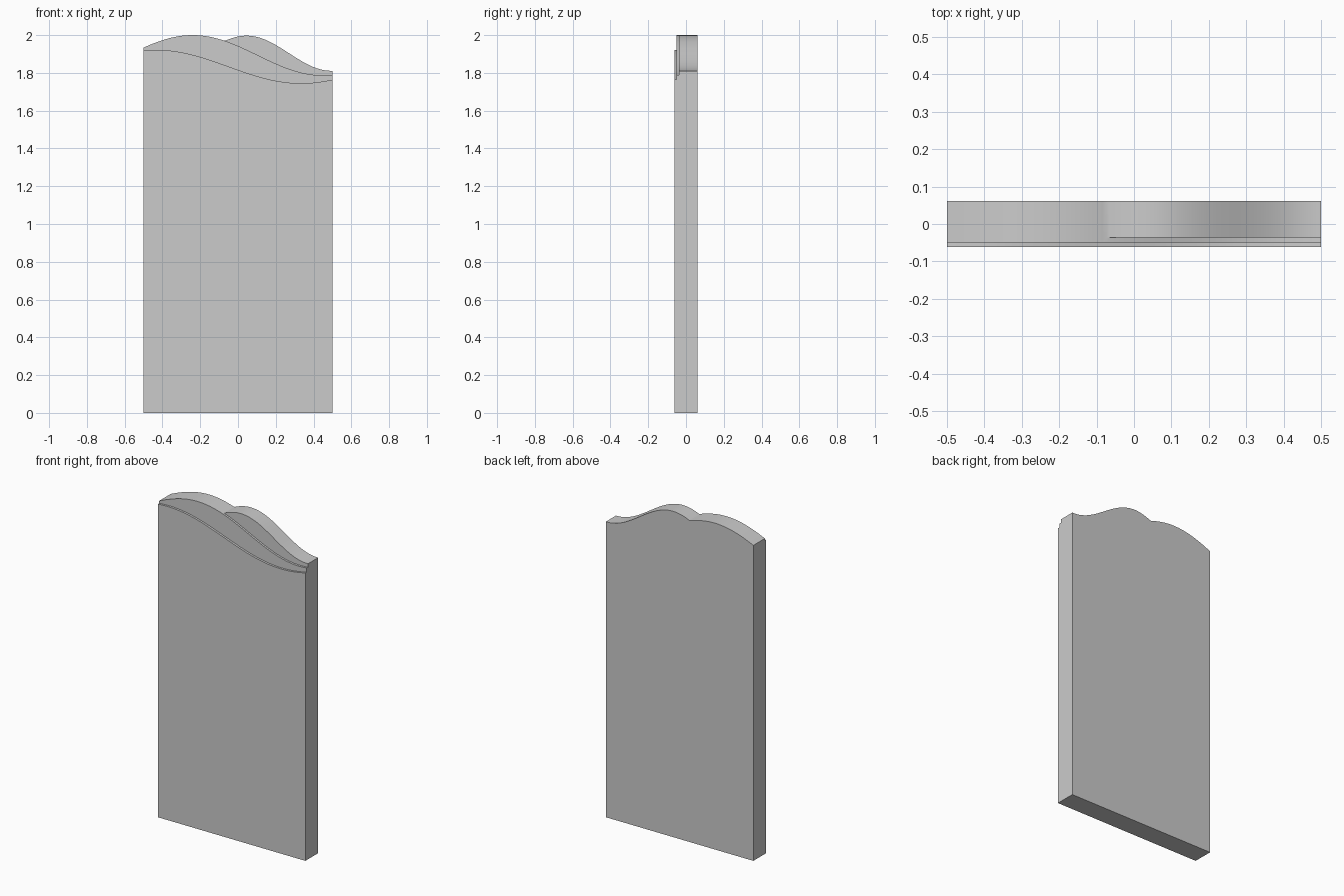
import bpy, bmesh, math

if "Cube" in bpy.data.objects:
    bpy.data.objects.remove(bpy.data.objects["Cube"])

# Each crest line is a cosine wave: peak x, peak z, half wavelength, trough z
def wave(x, peak_x, peak_z, half, low_z):
    mid, amp = (peak_z + low_z) / 2, (peak_z - low_z) / 2
    return mid + amp * math.cos(math.pi * (x - peak_x) / half)

# Stepped side profile of the panel at a given x: three layers front to back
FRONT, STEP1, STEP2, BACK = -0.062, -0.049, -0.0365, 0.062
def profile(x):
    a = wave(x, -0.435, 1.922, 0.77, 1.745)
    b = wave(x, -0.24, 2.0, 0.69, 1.787)
    c = max(b, wave(x, 0.045, 1.997, 0.45, 1.811)) if x > -0.2 else b
    return [(FRONT, 0), (FRONT, a), (STEP1, a), (STEP1, b),
            (STEP2, b), (STEP2, c), (BACK, c), (BACK, 0)]

# Loft the profile across the width, with a column at the crest crossing
xs = sorted([-0.5 + i / 96 for i in range(97)] + [-0.065])
bm = bmesh.new()
rows = [[bm.verts.new((x, y, z)) for y, z in profile(x)] for x in xs]
for r, s in zip(rows, rows[1:]):
    for i in range(len(r)):
        j = (i + 1) % len(r)
        bm.faces.new((r[i], s[i], s[j], r[j]))
bm.faces.new(rows[0])
bm.faces.new(rows[-1][::-1])

# Collapse the rear step where it has no height, then tidy normals
bmesh.ops.remove_doubles(bm, verts=bm.verts, dist=0.0001)
bmesh.ops.recalc_face_normals(bm, faces=bm.faces)
mesh = bpy.data.meshes.new("wave_top_panel")
bm.to_mesh(mesh)
bm.free()
panel = bpy.data.objects.new("wave_top_panel", mesh)
bpy.context.collection.objects.link(panel)

# Smooth crests, sharp steps
bpy.context.view_layer.objects.active = panel
panel.select_set(True)
bpy.ops.object.shade_smooth_by_angle(angle=math.radians(20))
